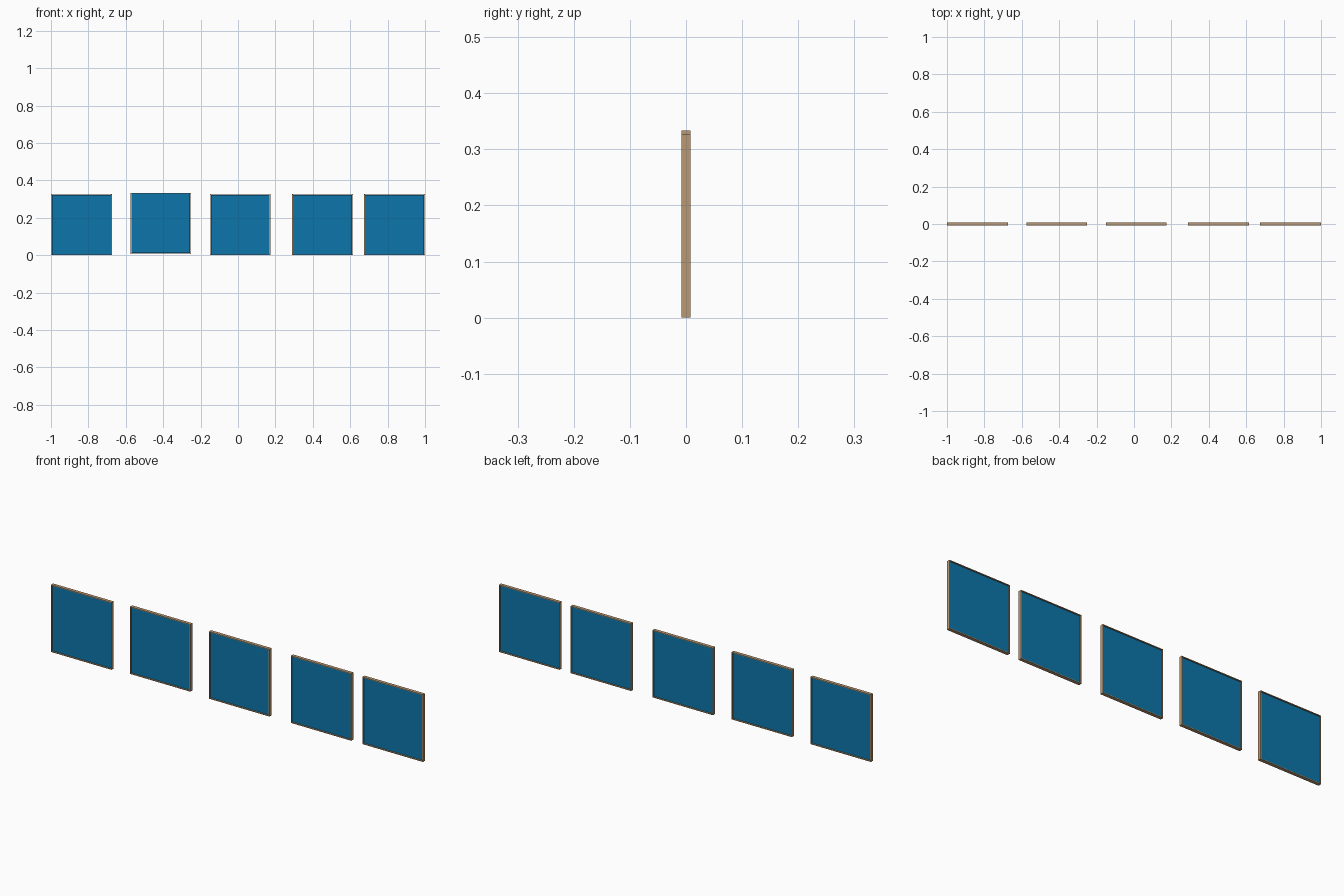
import bpy, bmesh

if "Cube" in bpy.data.objects:
    bpy.data.objects.remove(bpy.data.objects["Cube"])

W, H, T = 0.325, 0.327, 0.016      # panel width, height, thickness
RIM, RECESS = 0.005, 0.004         # frame lip width and depth of the blue sheet


def material(name, color):
    m = bpy.data.materials.new(name)
    m.diffuse_color = color
    m.use_nodes = True
    m.node_tree.nodes["Principled BSDF"].inputs["Base Color"].default_value = m.diffuse_color
    return m


wood = material("wood", (0.5, 0.32, 0.17, 1))
blue = material("blue", (0.004, 0.18, 0.41, 1))


def add_object(name, bm, mat, x, z):
    me = bpy.data.meshes.new(name)
    bm.to_mesh(me)
    bm.free()
    me.materials.append(mat)
    ob = bpy.data.objects.new(name, me)
    ob.location = (x, 0, z)
    bpy.context.collection.objects.link(ob)
    return ob


def box(w, d, h):
    bm = bmesh.new()
    bmesh.ops.create_cube(bm, size=1)
    bmesh.ops.scale(bm, vec=(w, d, h), verts=bm.verts)
    return bm


def panel(i, x, z):
    # Wooden frame: a thin slab opened front and back, with joined inner walls
    bm = box(W, T, H)
    faces = [f for f in bm.faces if abs(f.normal.y) > 0.9]
    bmesh.ops.inset_individual(bm, faces=faces, thickness=RIM)
    edges = [e for f in faces for e in f.edges]
    bmesh.ops.delete(bm, geom=faces, context='FACES_ONLY')
    bmesh.ops.bridge_loops(bm, edges=edges)
    bmesh.ops.recalc_face_normals(bm, faces=bm.faces)
    add_object(f"frame_{i}", bm, wood, x, z + H / 2)
    # Blue sheet set into the frame
    add_object(f"blue_sheet_{i}", box(W - 2 * RIM, T - 2 * RECESS, H - 2 * RIM),
               blue, x, z + H / 2)


# Row of five panels, the second one hung slightly higher
for i, (x, z) in enumerate([(-0.8375, 0), (-0.413, 0.007), (0.012, 0),
                            (0.452, 0), (0.8375, 0)], 1):
    panel(i, x, z)
